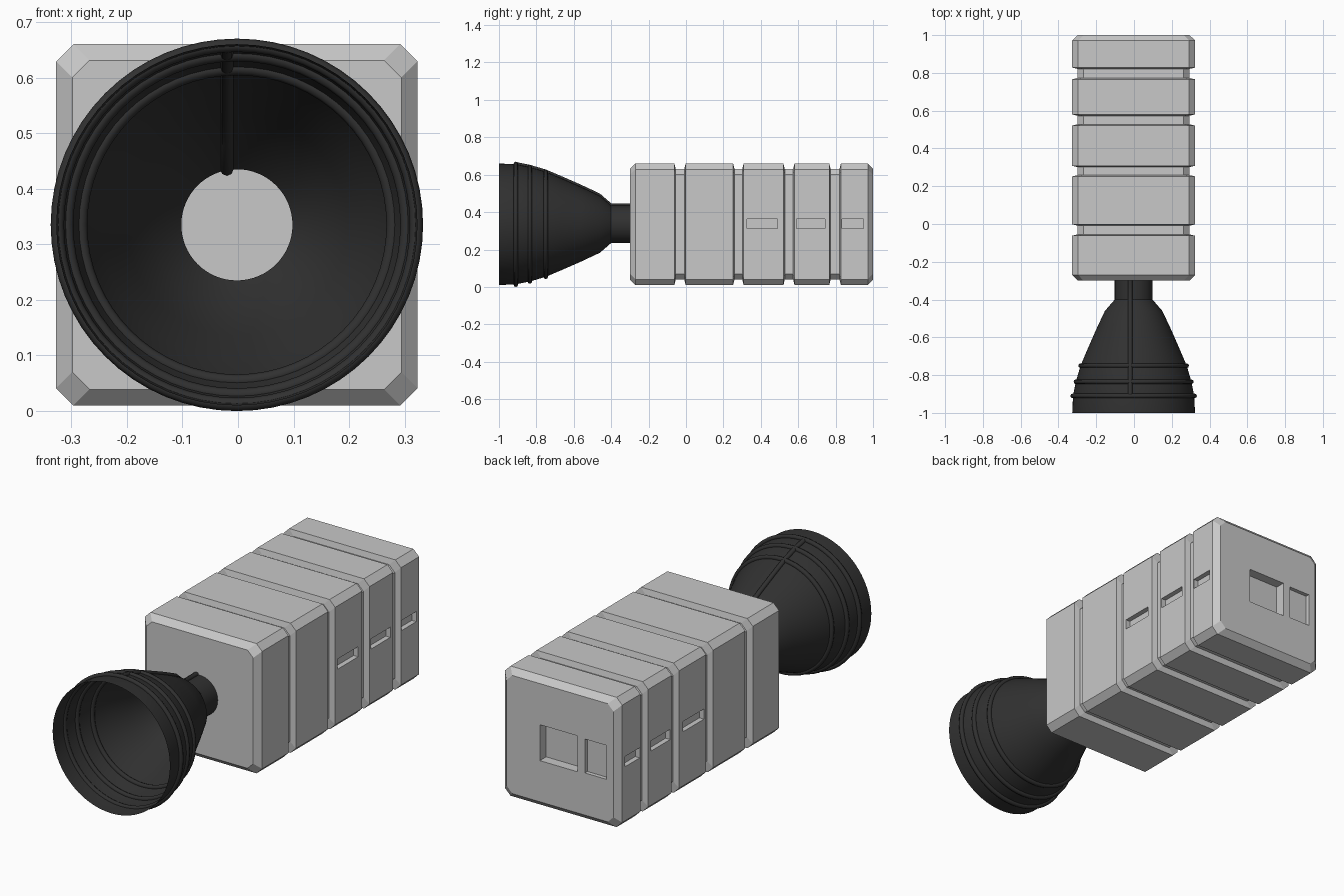
import bpy, bmesh, math
from mathutils import Vector

if "Cube" in bpy.data.objects:
    bpy.data.objects.remove(bpy.data.objects["Cube"])

CX, CZ = -0.002, 0.335   # long axis of the model


def material(name, v):
    m = bpy.data.materials.new(name)
    m.diffuse_color = (v, v, v, 1)
    m.use_nodes = True
    m.node_tree.nodes["Principled BSDF"].inputs["Base Color"].default_value = m.diffuse_color
    return m


light = material("light grey", 0.58)
dark = material("dark grey", 0.03)


def finish(name, bm, mat, smooth=None):
    bmesh.ops.recalc_face_normals(bm, faces=bm.faces)
    me = bpy.data.meshes.new(name)
    bm.to_mesh(me)
    bm.free()
    me.materials.append(mat)
    ob = bpy.data.objects.new(name, me)
    bpy.context.collection.objects.link(ob)
    if smooth:
        bpy.ops.object.select_all(action='DESELECT')
        ob.select_set(True)
        bpy.context.view_layer.objects.active = ob
        bpy.ops.object.shade_smooth_by_angle(angle=math.radians(smooth))
    return ob


def loft(bm, loops, close_rings=False):
    rings = [[bm.verts.new(p) for p in lp] for lp in loops]
    pairs = list(zip(rings, rings[1:]))
    if close_rings:
        pairs.append((rings[-1], rings[0]))
    for a, b in pairs:
        n = len(a)
        for i in range(n):
            bm.faces.new((a[i], a[(i + 1) % n], b[(i + 1) % n], b[i]))
    return rings


def octagon(y, h, c=0.031):
    k = h - c
    pts = [(k, h), (h, k), (h, -k), (k, -h), (-k, -h), (-h, -k), (-h, k), (-k, h)]
    return [(CX + x, y, CZ + z) for x, z in pts]


def circle(y, r, n=64):
    return [(CX + r * math.cos(2 * math.pi * i / n), y,
             CZ + r * math.sin(2 * math.pi * i / n)) for i in range(n)]


# Chamfered body with four grooves running all the way round
OUT, INN = 0.325, 0.296
stations = [(-0.30, INN), (-0.27, OUT)]
for y0, y1 in [(-0.058, -0.006), (0.256, 0.304), (0.525, 0.576), (0.77, 0.824)]:
    stations += [(y0 - 0.004, OUT), (y0 + 0.003, INN), (y1 - 0.003, INN), (y1 + 0.004, OUT)]
stations += [(0.972, OUT), (1.0, INN)]
bm = bmesh.new()
rings = loft(bm, [octagon(y, h) for y, h in stations])
bm.faces.new(rings[0])
bm.faces.new(rings[-1])
body = finish("body", bm, light)

# Cutter boxes: side slots on both sides, two sockets in the back
bm = bmesh.new()


def box(x0, x1, y0, y1, z0, z1):
    v = bmesh.ops.create_cube(bm, size=1)['verts']
    for p in v:
        p.co = Vector(((x0 + x1) / 2 + p.co.x * (x1 - x0),
                       (y0 + y1) / 2 + p.co.y * (y1 - y0),
                       (z0 + z1) / 2 + p.co.z * (z1 - z0)))


for s in (-1, 1):
    for y0, y1 in [(0.325, 0.49), (0.592, 0.744), (0.833, 0.95)]:
        xa, xb = sorted((CX + s * 0.300, CX + s * 0.36))
        box(xa, xb, y0, y1, 0.312, 0.363)
box(-0.10, 0.11, 0.95, 1.05, 0.245, 0.425)
box(-0.26, -0.14, 0.98, 1.05, 0.25, 0.42)
cutter = finish("slot_cutter", bm, light)
cutter.hide_render = True
mod = body.modifiers.new("slots", 'BOOLEAN')
mod.object = cutter
mod.operation = 'DIFFERENCE'
mod.solver = 'EXACT'
bpy.context.view_layer.objects.active = body
bpy.ops.object.modifier_apply(modifier=mod.name)
bpy.data.objects.remove(cutter)

# Open bell nozzle with a straight neck
profile = [(-0.30, 0.10), (-0.40, 0.10), (-0.46, 0.152), (-0.56, 0.199), (-0.665, 0.245),
           (-0.75, 0.281), (-0.835, 0.306), (-0.91, 0.321), (-1.0, 0.325)]
bm = bmesh.new()
loft(bm, [circle(y, r) for y, r in profile])
finish("nozzle", bm, dark, 25)

# Ring bands round the bell
for i, (y, r) in enumerate([(-0.75, 0.281), (-0.835, 0.306), (-0.91, 0.323)]):
    bm = bmesh.new()
    t = 0.012
    loft(bm, [circle(y + t * math.cos(a), r + t * math.sin(a))
              for a in (k * math.pi / 4 for k in range(8))], True)
    finish(f"nozzle_ring_{i + 1}", bm, dark, 60)

# Feed pipe along the top of the bell
bm = bmesh.new()
t, px = 0.012, -0.02
loops = []
for y, r in profile[:-1]:
    loops.append([(px + t * math.cos(k * math.pi / 4), y, CZ + r + t * math.sin(k * math.pi / 4))
                  for k in range(8)])
rings = loft(bm, loops)
bm.faces.new(rings[0])
bm.faces.new(rings[-1])
finish("feed_pipe", bm, dark, 60)
